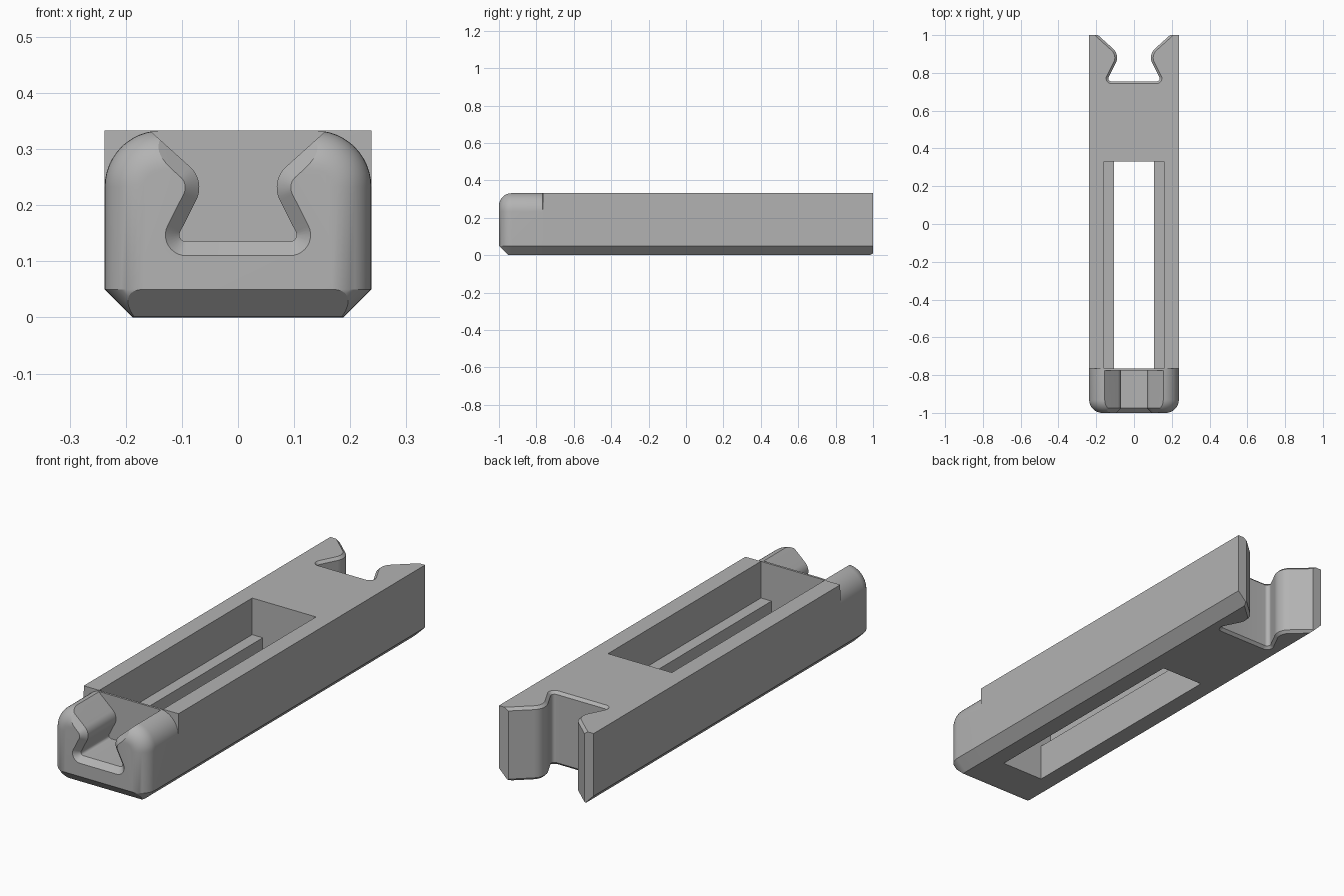
import bpy, bmesh, math
from mathutils import Vector

if "Cube" in bpy.data.objects:
    bpy.data.objects.remove(bpy.data.objects["Cube"])

HALF, TOP, CHAMFER = 0.2375, 0.333, 0.05
EDGE_R, NOSE_R = 0.1, 0.07
STEP_Y = -0.765

grey = bpy.data.materials.new("plain grey")
grey.use_nodes = True
grey.diffuse_color = (0.45, 0.45, 0.45, 1)
grey.node_tree.nodes["Principled BSDF"].inputs["Base Color"].default_value = grey.diffuse_color


def loft(name, rings):
    """Closed solid skinned through rings of equal point count."""
    bm = bmesh.new()
    loops = [[bm.verts.new(p) for p in ring] for ring in rings]
    for a, b in zip(loops, loops[1:]):
        for i in range(len(a)):
            j = (i + 1) % len(a)
            bm.faces.new((a[i], a[j], b[j], b[i]))
    bm.faces.new(loops[0][::-1])
    bm.faces.new(loops[-1])
    bmesh.ops.remove_doubles(bm, verts=bm.verts, dist=1e-5)
    bmesh.ops.recalc_face_normals(bm, faces=bm.faces)
    mesh = bpy.data.meshes.new(name)
    bm.to_mesh(mesh)
    bm.free()
    mesh.materials.append(grey)
    ob = bpy.data.objects.new(name, mesh)
    bpy.context.collection.objects.link(ob)
    return ob


def box(name, half_w, y0, y1, z0, z1):
    return loft(name, [[(x, y, z) for x, y in
                        ((-half_w, y0), (half_w, y0), (half_w, y1), (-half_w, y1))]
                       for z in (z0, z1)])


def mirrored(half):
    return half + [(-x, z) for x, z in reversed(half)]


def body_ring(y, inset, radius, steps=12):
    """Cross-section with chamfered bottom and rounded top corners."""
    w, top = HALF - inset, TOP - inset
    low = max(0, CHAMFER - (y + 1))
    half = [(w - CHAMFER + low, low), (w, CHAMFER)]
    for i in range(steps + 1):
        a = math.pi / 2 * i / steps
        half.append((w - radius + radius * math.cos(a), top - radius + radius * math.sin(a)))
    return [(x, y, z) for x, z in mirrored(half)]


def fillet(before, corner, after, r, steps=10):
    """Points and outward normals of an arc rounding a corner."""
    d1, d2 = (corner - before).normalized(), (after - corner).normalized()
    turn = d1.angle_signed(d2)            # clockwise positive
    side = -1 if turn > 0 else 1
    n1 = Vector((-d1.y, d1.x)) * side
    centre = corner - d1 * r * math.tan(abs(turn) / 2) + n1 * r
    out = []
    for i in range(steps + 1):
        a = -turn * i / steps
        v = Vector((-n1.x * math.cos(a) + n1.y * math.sin(a),
                    -n1.x * math.sin(a) - n1.y * math.cos(a)))
        out.append((centre + v * r, v * side))
    return out


def dovetail(scale, offset):
    """Flared keyhole outline, floor at height 0, grown by offset."""
    floor, foot, neck, lip = (Vector(p) * scale for p in
                              ((0, 0), (0.112, 0), (0.057, 0.108), (0.225, 0.259)))
    pts = fillet(floor, foot, neck, 0.012 * scale) + fillet(foot, neck, lip, 0.05 * scale)
    d = (lip - neck).normalized()
    pts.append((lip, Vector((d.y, -d.x))))
    return mirrored([tuple(p + n * offset) for p, n in pts])


# Main body with a rounded nose
rings = []
for i in range(11):
    a = math.pi / 2 * i / 10
    rings.append(body_ring(-1 + NOSE_R * (1 - math.cos(a)),
                           NOSE_R * (1 - math.sin(a)),
                           EDGE_R - NOSE_R * (1 - math.sin(a))))
rings += [body_ring(STEP_Y - 0.001, 0, EDGE_R), body_ring(STEP_Y, 0, 0), body_ring(1, 0, 0)]
body = loft("body", rings)

# Front groove, widened at its mouth
front_groove = loft("front_groove_cutter", [
    [(x, y, z + 0.135) for x, z in dovetail(1, grow)]
    for y, grow in ((-1.01, 0.035), (-0.975, 0), (STEP_Y - 0.01, 0))])

# Rear notch, chamfered at top and bottom
rear_notch = loft("rear_notch_cutter", [
    [(x, v + 0.755, z) for x, v in dovetail(1.3, grow)]
    for z, grow in ((-0.01, 0.022), (0.012, 0), (TOP - 0.012, 0), (TOP + 0.01, 0.022))])

# Long pocket with ledges above a through slot
pocket = box("pocket_cutter", 0.16, STEP_Y, 0.33, 0.167, 0.5)
slot = box("slot_cutter", 0.107, STEP_Y, 0.33, -0.1, 0.4)

bpy.context.view_layer.objects.active = body
for cutter in (front_groove, rear_notch, pocket, slot):
    cutter.hide_render = True
    mod = body.modifiers.new("cut", 'BOOLEAN')
    mod.operation, mod.solver, mod.object = 'DIFFERENCE', 'EXACT', cutter
    bpy.ops.object.modifier_apply(modifier=mod.name)
    bpy.data.objects.remove(cutter)

bpy.ops.object.select_all(action='DESELECT')
body.select_set(True)
bpy.ops.object.shade_smooth_by_angle(angle=math.radians(25))
